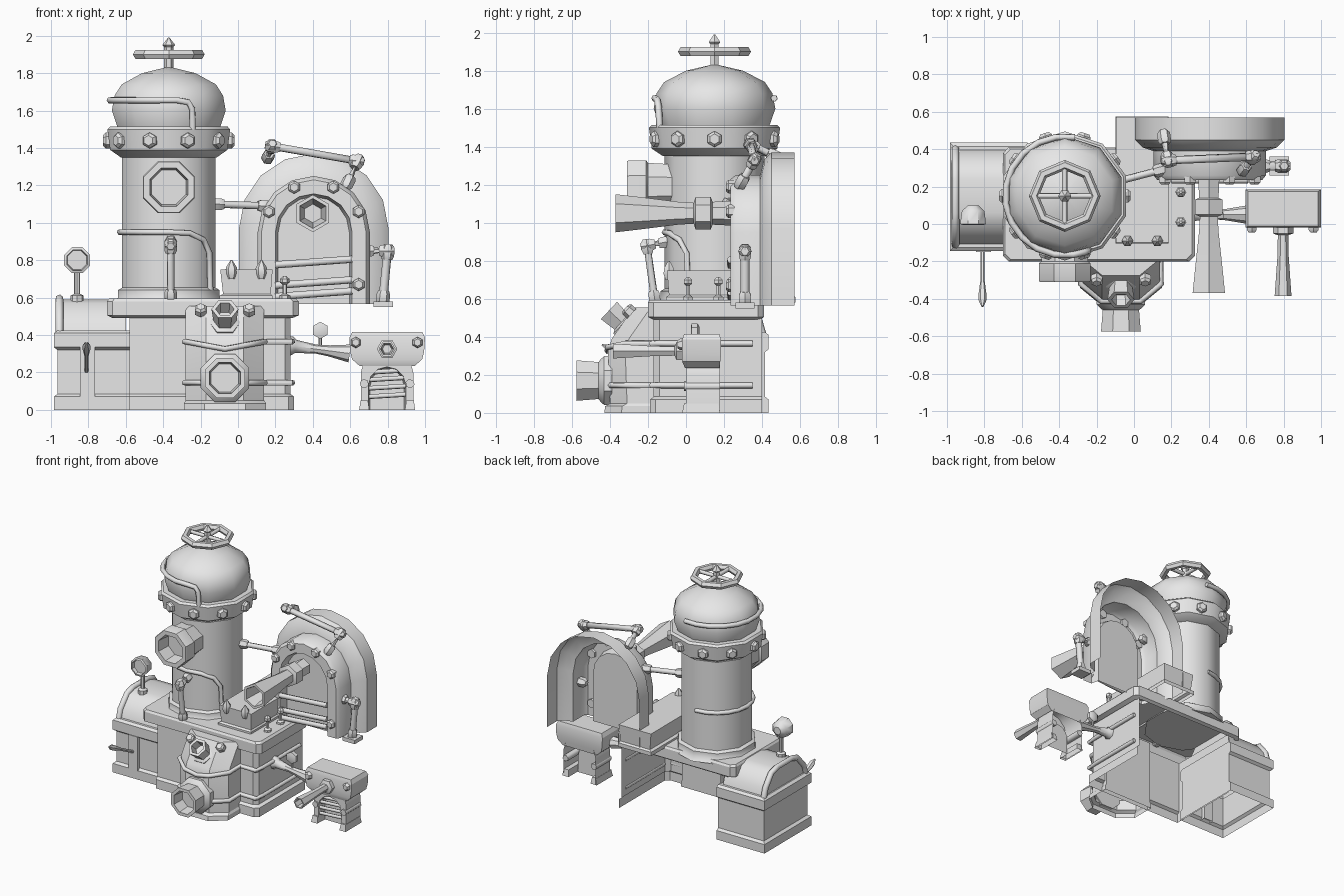
import bpy, bmesh, math
from mathutils import Vector, Matrix

if "Cube" in bpy.data.objects:
    bpy.data.objects.remove(bpy.data.objects["Cube"])

metal = bpy.data.materials.new("grey_metal")
metal.diffuse_color = (0.8, 0.8, 0.8, 1)
metal.use_nodes = True
metal.node_tree.nodes["Principled BSDF"].inputs["Base Color"].default_value = metal.diffuse_color


def loft(name, chains, closed=True, cap0=False, cap1=False, angle=40):
    """Bridge successive point chains into one surface."""
    bm = bmesh.new()
    rows = [[bm.verts.new(p) for p in c] for c in chains]
    n = len(rows[0])
    for a, b in zip(rows, rows[1:]):
        for i in range(n if closed else n - 1):
            j = (i + 1) % n
            bm.faces.new((a[i], a[j], b[j], b[i]))
    if cap0:
        bm.faces.new(rows[0])
    if cap1:
        bm.faces.new(rows[-1])
    bmesh.ops.recalc_face_normals(bm, faces=bm.faces)
    me = bpy.data.meshes.new(name)
    bm.to_mesh(me)
    bm.free()
    me.materials.append(metal)
    me.shade_smooth()
    me.set_sharp_from_angle(angle=math.radians(angle))
    ob = bpy.data.objects.new(name, me)
    bpy.context.collection.objects.link(ob)
    return ob


def lathe(name, prof, at, axis=(0, 0, 1), n=8, turn=0.0):
    """Revolve (radius, distance) pairs about an axis through a point."""
    w = Vector(axis).normalized()
    u = Vector((1, 0, 0)) if abs(w.x) < 0.9 else Vector((0, 1, 0))
    u = (u - w * u.dot(w)).normalized()
    v = w.cross(u)
    rows = []
    for r, d in prof:
        ang = [turn + 2 * math.pi * i / n for i in range(n)]
        rows.append([Vector(at) + w * d + (u * math.cos(a) + v * math.sin(a)) * r for a in ang])
    return loft(name, rows, True, True, True)


def tube(name, pts, r, n=6, joint=0.0):
    """Sweep a round section along points, with optional bulged joints."""
    pts = [Vector(p) for p in pts]
    rows, u = [], None
    for i, p in enumerate(pts):
        t = (pts[min(i + 1, len(pts) - 1)] - pts[max(i - 1, 0)]).normalized()
        u = u or t.orthogonal()
        u = (u - t * u.dot(t)).normalized()
        v = t.cross(u)
        rows.append([p + (u * math.cos(2 * math.pi * k / n) + v * math.sin(2 * math.pi * k / n)) * r
                     for k in range(n)])
    loft(name, rows, True, True, True, 65)
    if joint:
        for a, b in zip(pts, pts[1:]):
            d = (b - a).normalized()
            for q, s in ((a, 1), (b, -1)):
                lathe(name + "_joint", [(joint * .6, -joint), (joint, -joint * .5),
                                        (joint, joint * .8), (joint * .8, joint * 1.3)], q, d * s, 6)


def stack(name, levels, cap0=False, cap1=True, c=0.0):
    """Stack rectangular sections (x0, x1, y0, y1, z) with cut corners c."""
    rows = []
    for x0, x1, y0, y1, z in levels:
        if c:
            row = [(x0 + c, y0), (x1 - c, y0), (x1, y0 + c), (x1, y1 - c),
                   (x1 - c, y1), (x0 + c, y1), (x0, y1 - c), (x0, y0 + c)]
        else:
            row = [(x0, y0), (x1, y0), (x1, y1), (x0, y1)]
        rows.append([(x, y, z) for x, y in row])
    return loft(name, rows, True, cap0, cap1, 30)


def arch(cx, r, cz, zb, y, n=8):
    arc = [(cx - r * math.cos(math.pi * i / n), y, cz + r * math.sin(math.pi * i / n)) for i in range(n + 1)]
    return [(cx - r, y, zb)] + arc + [(cx + r, y, zb)]


def bolt(at, axis, r=0.035, h=0.025):
    lathe("bolt", [(r, -0.02), (r, h * .5), (r * .65, h)], at, axis, 6, math.pi / 6)


# Tower: body, collar, dome, finial and handwheel
TX, TY = -0.37, 0.15
FRONT = -math.pi / 2
lathe("tower_foot", [(.31, .57), (.285, .60), (.285, .64), (.26, .655)], (TX, TY, 0), n=10, turn=FRONT)
lathe("tower_body", [(.262, .60), (.262, 1.38)], (TX, TY, 0), n=10, turn=FRONT)
lathe("tower_collar", [(.27, 1.35), (.33, 1.39), (.345, 1.5), (.33, 1.515), (.27, 1.515)],
      (TX, TY, 0), n=10, turn=FRONT)
lathe("tower_dome", [(.285, 1.5), (.32, 1.6), (.305, 1.68), (.265, 1.74), (.15, 1.80), (.02, 1.83)],
      (TX, TY, 0), n=10, turn=FRONT)
lathe("finial", [(.025, 1.8), (.025, 1.94), (.035, 1.95), (.004, 1.99)], (TX, TY, 0), n=6)
bpy.ops.mesh.primitive_torus_add(location=(TX, TY, 1.9), major_radius=.165, minor_radius=.027,
                                 major_segments=8, minor_segments=6)
wheel = bpy.context.object
wheel.name = "handwheel"
wheel.data.materials.append(metal)
for dx, dy in ((1, 0), (0, 1)):
    tube("wheel_spoke", [(TX - .16 * dx, TY - .16 * dy, 1.9), (TX + .16 * dx, TY + .16 * dy, 1.9)], .015)


def around(deg, r, z):
    a = math.radians(deg)
    return (TX + r * math.sin(a), TY - r * math.cos(a), z)


for i in range(10):
    p = Vector(around(18 + 36 * i, .322, 1.44))
    bolt(p, p - Vector((TX, TY, 1.44)), .042, .03)

# Pipes wrapped around the tower
tube("dome_pipe", [around(d, .318, 1.655) for d in range(-190, 12, 18)]
     + [around(19, .318, 1.645), around(23, .32, 1.61), around(24, .315, 1.5)], .018)
tube("body_pipe", [around(d, .262, .95) for d in range(-180, 10, 18)]
     + [around(25, .262, .945), around(45, .262, .91), around(56, .262, .84), around(58, .262, .64)], .016)
# Porthole
lathe("porthole", [(.12, -.05), (.135, .2), (.15, .21), (.15, .30), (.145, .31), (.11, .31), (.10, .20)],
      (TX, 0, 1.19), (0, -1, 0), 8, math.pi / 8)

# Base: open-backed walls, plinth and top slab
def wall(o, z):
    return [(-.58, .40, z), (-.58, -.16 - o, z), (.24 + o, -.16 - o, z), (.27 + o, -.13 - o, z), (.27 + o, .40, z)]


loft("base_wall", [wall(.03, 0), wall(.03, .07), wall(.01, .085), wall(.01, .5)], False)
stack("base_slab", [(-.67, .29, -.17, .39, .49), (-.70, .325, -.20, .41, .505),
                    (-.70, .325, -.20, .41, .58), (-.69, .31, -.19, .40, .595)], c=.03)

# Left box with curved roof and rail
stack("side_box", [(-.985, -.57, -.145, .435, 0), (-.985, -.57, -.145, .435, .07),
                   (-.965, -.57, -.125, .415, .085), (-.965, -.57, -.125, .415, .32),
                   (-.985, -.57, -.145, .435, .335), (-.985, -.57, -.145, .435, .41),
                   (-.965, -.57, -.125, .415, .425)])
ROOF = [(-.11, .41), (-.09, .48), (-.01, .57), (.06, .59), (.24, .59), (.31, .57), (.38, .48), (.40, .41)]
loft("side_roof", [[(x, y, z) for y, z in ROOF] for x in (-.955, -.6)], True, True, True)
tube("roof_rail", [(-.955, y, z + .005) for y, z in ROOF], .022)
# Gauge
lathe("gauge_post", [(.035, .57), (.035, .61), (.016, .62), (.016, .75)], (-.86, .05, 0))
lathe("gauge_dial", [(.03, -.05), (.065, -.02), (.075, .05), (.06, .055), (.055, .03)],
      (-.86, .05, .80), (0, -1, 0), 8, math.pi / 8)
# Lever
stack("lever_plate", [(-.845, -.765, -.15, -.1, .07), (-.845, -.765, -.15, -.1, .335)])
lathe("lever", [(.012, 0), (.012, .20), (.022, .28), (.022, .31), (.005, .35)],
      (-.81, -.13, .20), (0, -.9, .46), 6)

# Front boiler with sloped shoulder
def hull(z, yf, o=0.0):
    a, b = -.28 - o, .14 + o
    return [(a, -.15, z), (a, yf + .09, z), (a + .11, yf, z), (b - .11, yf, z), (b, yf + .09, z), (b, -.15, z)]


loft("boiler", [hull(0, -.43, .01), hull(.035, -.425, .01), hull(.05, -.40), hull(.33, -.41),
                hull(.39, -.39), hull(.555, -.275)], True, False, True, 30)
lathe("boiler_nozzle", [(.14, 0), (.14, .04), (.12, .06), (.105, .07), (.115, .185), (.09, .185), (.08, .09)],
      (-.07, -.39, .17), (0, -1, 0), 8, math.pi / 8)
lathe("shoulder_nozzle", [(.085, 0), (.085, .03), (.062, .04), (.072, .13), (.05, .13), (.045, .06)],
      (-.07, -.31, .45), (0, -.73, .68), 6)
for x in (-.2, .06):
    bolt((x, -.30, .535), (0, -.73, .68))
for z, dip in ((.365, .04), (.145, 0)):
    tube("boiler_pipe", [(-.285, -.18, z), (-.285, -.32, z), (-.175, -.412, z - dip * .5), (-.07, -.412, z - dip),
                         (.035, -.412, z - dip * .5), (.145, -.32, z), (.145, -.18, z), (.285, -.18, z),
                         (.29, -.1, z), (.29, .35, z)], .016)

# Hopper box on the slab, with two spikes
stack("hopper", [(-.10, .185, -.105, .575, .58), (-.10, .185, -.105, .575, .61), (-.08, .175, -.09, .56, .62),
                 (-.095, .185, -.10, .57, .75)])
for x in (-.035, .125):
    lathe("hopper_spike", [(.02, .70), (.032, .73), (.03, .76), (.005, .80)], (x, -.09, 0), n=6)

# Arched furnace, open at the back
loft("arch_shell", [arch(.405, r, cz, zb, y, 8) for r, cz, zb, y in
                    ((.40, .97, .565, .57), (.40, .97, .565, .45), (.36, .97, .565, .41), (.30, .95, .565, .39),
                     (.30, .95, .565, .26), (.28, .95, .565, .235), (.205, .95, .565, .235),
                     (.19, .95, .565, .30))], False, False, True)
for x, z in ((.165, 1.06), (.30, 1.19), (.51, 1.19), (.645, 1.06), (.645, .67)):
    bolt((x, .235, z), (0, -1, 0))
for z in (.62, .68, .79):
    tube("grate_bar", [(.2, .235, z - .015), (.61, .235, z + .015)], .02)
# Long barrel
lathe("long_barrel", [(.065, 0), (.06, .10), (.085, .11), (.085, .19), (.055, .2), (.06, .28), (.085, .48),
                      (.1, .61), (.08, .61), (.05, .45)], (.40, .24, 1.05), (0, -1, 0), 6, math.pi / 6)

# Jointed pipes
tube("top_pipe", [(.16, .47, 1.35), (.18, .34, 1.41), (.64, .36, 1.33), (.585, .29, 1.21)], .022, joint=.035)
tube("right_pipe", [(.68, .31, .85), (.80, .31, .85), (.775, .31, .59)], .025, joint=.036)
stack("right_pipe_foot", [(.725, .83, .26, .36, .55), (.725, .83, .26, .36, .58)], True)
tube("link_pipe", [(-.12, .22, 1.10), (.15, .29, 1.09)], .02, joint=.035)
tube("elbow_pipe", [(-.36, -.165, .60), (-.36, -.205, .88), (-.36, -.10, .90)], .02, joint=.034)
for y in (.01, .17):
    lathe("tap", [(.03, .585), (.03, .61), (.012, .62), (.012, .67), (.025, .68), (.025, .70), (.008, .715)],
          (.25, y, 0), n=6)

# Small furnace on the right
loft("stove_body", [arch(.797, r, cz, 0, y, 6) for r, cz, y in
                    ((.14, .2, .18), (.14, .2, 0), (.10, .13, 0), (.09, .13, .07))], False, False, True)
stack("stove_head", [(.65, .945, -.005, .175, .235), (.61, .985, -.02, .18, .27), (.60, .995, -.02, .185, .31),
                     (.595, 1.0, -.02, .185, .385), (.61, .985, -.01, .175, .415)])
for x in (.675, .92):
    stack("stove_foot", [(x - .027, x + .027, -.02, .18, 0), (x - .02, x + .02, -.01, .17, .05)])
    tube("stove_rib", [(x, -.01, .14), (x, .18, .14)], .025)
for z in (.07, .115, .16, .20):
    tube("stove_bar", [(.70, .02, z), (.895, .02, z + .012)], .013)
for x in (.63, .96):
    bolt((x, -.02, .36), (0, -1, 0), .03)
lathe("stove_barrel", [(.055, 0), (.055, .03), (.028, .04), (.03, .15), (.045, .365), (.035, .365), (.025, .2)],
      (.797, -.02, .325), (0, -1, 0), 6)
# Feed pipe with a small dial
lathe("feed_pipe", [(.05, 0), (.05, .03), (.035, .05), (.024, .16), (.03, .23), (.048, .34)],
      (.26, .05, .345), (1, 0, -.13), 8)
lathe("dial_post", [(.01, .32), (.01, .40)], (.44, .05, 0), n=6)
lathe("feed_dial", [(.03, -.02), (.046, -.01), (.046, .02), (.03, .025)], (.44, .05, .425), (0, -1, 0), 6, math.pi / 6)
